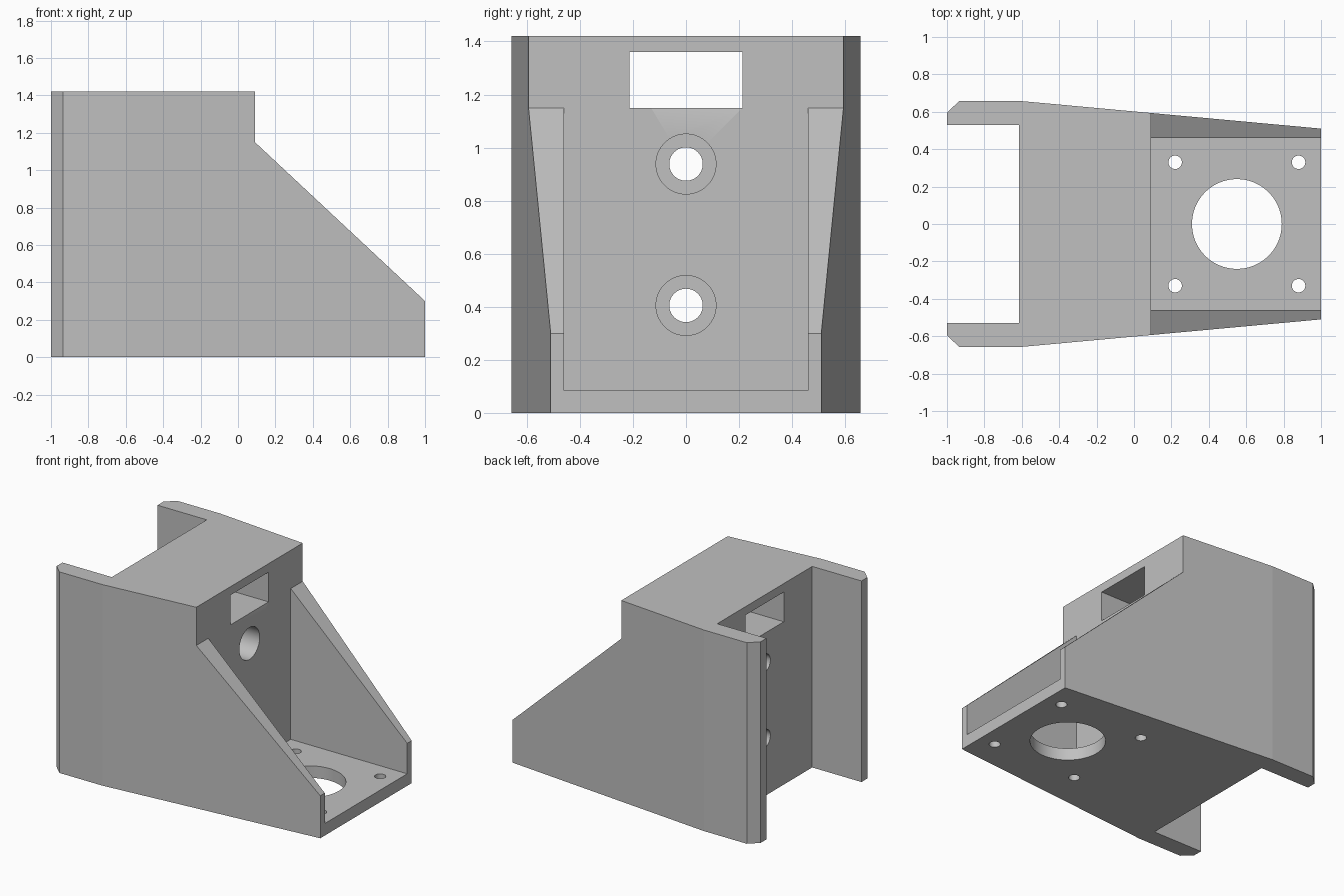
import bpy, bmesh
from mathutils import Matrix, Vector

cube = bpy.data.objects.get("Cube")
if cube:
    bpy.data.objects.remove(cube, do_unlink=True)

HEIGHT = 1.42
FACE_X = 0.09      # front face of the thick block
SLOT_X = -0.615    # floor of the rear channel

grey = bpy.data.materials.new("plain grey")
grey.use_nodes = True
colour = (0.53, 0.53, 0.53, 1)
grey.diffuse_color = colour
grey.node_tree.nodes["Principled BSDF"].inputs["Base Color"].default_value = colour


def add_object(name, bm):
    bmesh.ops.recalc_face_normals(bm, faces=bm.faces)
    mesh = bpy.data.meshes.new(name)
    bm.to_mesh(mesh)
    bm.free()
    mesh.materials.append(grey)
    obj = bpy.data.objects.new(name, mesh)
    bpy.context.collection.objects.link(obj)
    return obj


def prism(name, points, extrude):
    bm = bmesh.new()
    face = bm.faces.new([bm.verts.new(p) for p in points])
    result = bmesh.ops.extrude_face_region(bm, geom=[face])
    verts = [v for v in result["geom"] if isinstance(v, bmesh.types.BMVert)]
    bmesh.ops.translate(bm, verts=verts, vec=extrude)
    return add_object(name, bm)


def box(name, low, high):
    low, high = Vector(low), Vector(high)
    bm = bmesh.new()
    bmesh.ops.create_cube(bm, size=1)
    bmesh.ops.scale(bm, verts=bm.verts, vec=high - low)
    bmesh.ops.translate(bm, verts=bm.verts, vec=(low + high) / 2)
    return add_object(name, bm)


def cylinder(name, radius, start, end, segments=64):
    start, end = Vector(start), Vector(end)
    axis = end - start
    turn = axis.to_track_quat('Z', 'Y').to_matrix().to_4x4()
    bm = bmesh.new()
    bmesh.ops.create_cone(bm, cap_ends=True, segments=segments, radius1=radius,
                          radius2=radius, depth=axis.length,
                          matrix=Matrix.Translation((start + end) / 2) @ turn)
    return add_object(name, bm)


def cut(target, cutter):
    cutter.hide_render = True
    mod = target.modifiers.new("cut", 'BOOLEAN')
    mod.operation = 'DIFFERENCE'
    mod.solver = 'EXACT'
    mod.object = cutter
    bpy.context.view_layer.objects.active = target
    bpy.ops.object.modifier_apply(modifier=mod.name)
    bpy.data.objects.remove(cutter, do_unlink=True)


# Tapered body with chamfered rear corners
half = [(-1, 0.595), (-0.935, 0.657), (-0.6, 0.657), (1, 0.51)]
outline = half + [(x, -y) for x, y in reversed(half)]
bracket = prism("motor_bracket", [(x, y, 0) for x, y in outline], (0, 0, HEIGHT))

# Rear channel and front pocket between the side walls
cut(bracket, box("rear_channel", (-1.2, -0.53, -0.2), (SLOT_X, 0.53, 1.6)))
cut(bracket, box("front_pocket", (FACE_X, -0.46, 0.085), (1.2, 0.46, 1.6)))

# Sloped tops of the side walls
slope = [(FACE_X, 1.15), (1, 0.3), (1.2, 0.113), (1.2, 1.7), (FACE_X, 1.7)]
cut(bracket, prism("wall_slope", [(x, -1, z) for x, z in slope], (0, 2, 0)))

# Window through the block
cut(bracket, box("window", (-0.8, -0.213, 1.15), (0.3, 0.213, 1.36)))

# Counterbored bolt holes
for z in (0.405, 0.938):
    cut(bracket, cylinder("bolt_hole", 0.063, (-0.8, 0, z), (0.3, 0, z)))
    cut(bracket, cylinder("counterbore", 0.113, (-0.42, 0, z), (0.3, 0, z)))

# Motor opening and its four screw holes in the floor plate
cut(bracket, cylinder("motor_hole", 0.24, (0.55, 0, -0.1), (0.55, 0, 0.2), 96))
for x in (0.22, 0.88):
    for y in (-0.33, 0.33):
        cut(bracket, cylinder("screw_hole", 0.036, (x, y, -0.1), (x, y, 0.2), 32))

# Smooth the round holes, keep the edges sharp
bpy.ops.object.select_all(action='DESELECT')
bracket.select_set(True)
bpy.context.view_layer.objects.active = bracket
bpy.ops.object.shade_smooth_by_angle(angle=0.35)
for face in bracket.data.polygons:
    if face.area > 0.05:
        face.use_smooth = False
